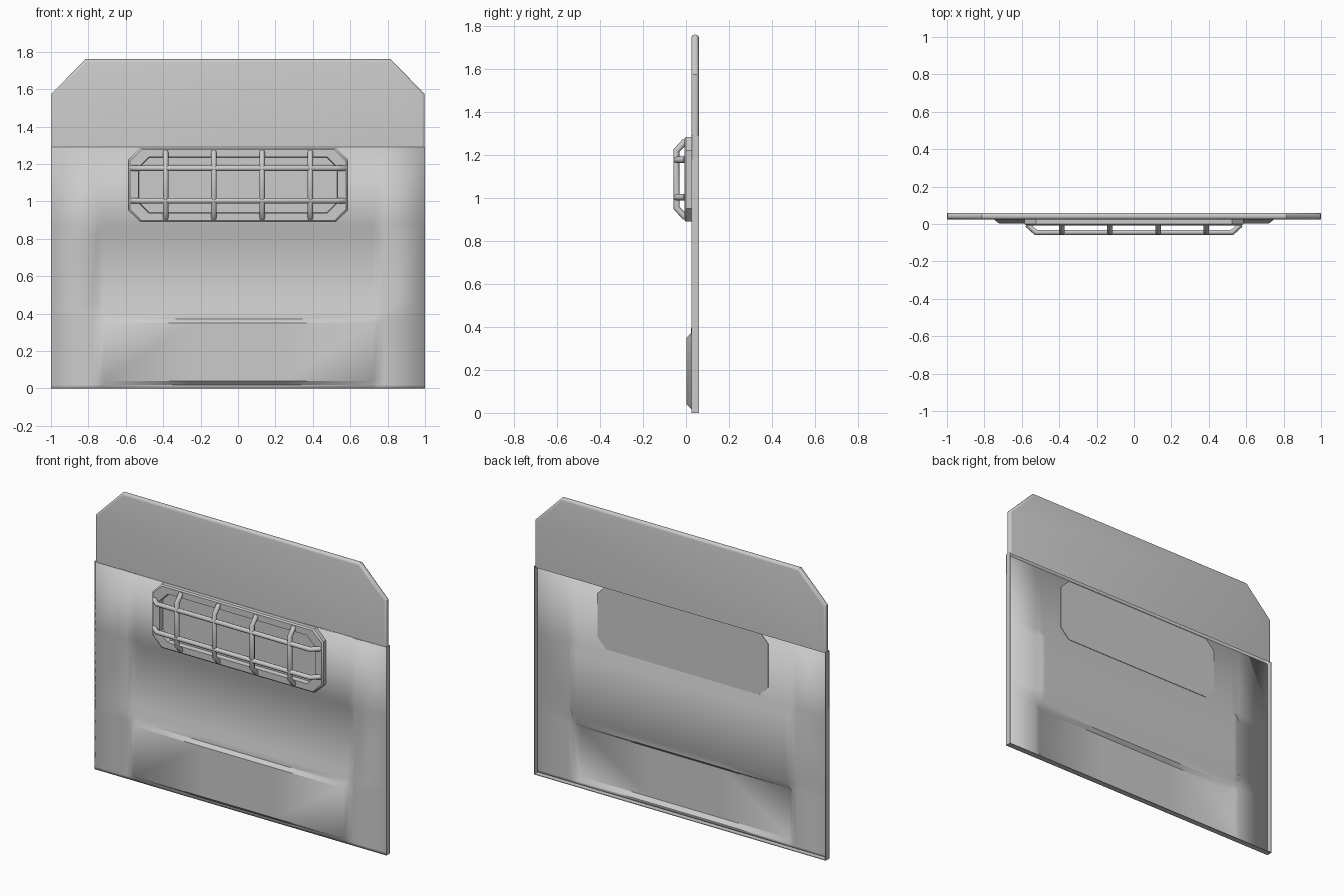
import bpy, bmesh

if "Cube" in bpy.data.objects:
    bpy.data.objects.remove(bpy.data.objects["Cube"])

FRONT, BACK = 0.025, 0.06      # front face and rear lip of the panel


def finish(name, bm, angle=0.6):
    bmesh.ops.recalc_face_normals(bm, faces=bm.faces)
    me = bpy.data.meshes.new(name)
    bm.to_mesh(me)
    bm.free()
    ob = bpy.data.objects.new(name, me)
    bpy.context.collection.objects.link(ob)
    bpy.ops.object.select_all(action='DESELECT')
    ob.select_set(True)
    bpy.context.view_layer.objects.active = ob
    bpy.ops.object.shade_smooth_by_angle(angle=angle)
    return ob


def box(name, x0, x1, y0, y1, z0, z1):
    bm = bmesh.new()
    bmesh.ops.create_cube(bm, size=1)
    for v in bm.verts:
        v.co = ((x0 + x1) / 2 + v.co.x * (x1 - x0),
                (y0 + y1) / 2 + v.co.y * (y1 - y0),
                (z0 + z1) / 2 + v.co.z * (z1 - z0))
    return finish(name, bm)


def octagon(hx, hz, c, cz):
    half = [(hx, -hz + c), (hx, hz - c), (hx - c, hz), (-hx + c, hz)]
    return [(x, z + cz) for x, z in half + [(-x, -z) for x, z in half]]


def skin(name, loops, cap_ends=False):
    # joins closed loops of equal length with quads
    bm = bmesh.new()
    rings = [[bm.verts.new((x, y, z)) for x, z in pts] for pts, y in loops]
    n = len(rings[0])
    for a, b in zip(rings, rings[1:]):
        for i in range(n):
            j = (i + 1) % n
            bm.faces.new((a[i], a[j], b[j], b[i]))
    if cap_ends:
        bm.faces.new(rings[0])
        bm.faces.new(rings[-1])
    return finish(name, bm)


# Pressed lower sheet: recess in the middle, raised block at the bottom
half_x = [0.25, 0.72, 0.75, 0.78, 1.0]
xs = [-x for x in reversed(half_x)] + half_x
profile = [(0, 0), (0.018, 0), (0.04, -0.023), (0.35, -0.023), (0.37, -0.002),
           (0.405, 0), (0.46, 0.024), (0.82, 0.024), (0.87, 0), (1.29, 0)]
bm = bmesh.new()
rows = []
for z, d in profile:
    edge = 0.755 if d > 0 else 0.725
    rows.append([bm.verts.new((x, FRONT + (d if abs(x) < edge else 0), z)) for x in xs])
for a, b in zip(rows, rows[1:]):
    for i in range(len(xs) - 1):
        bm.faces.new((a[i], a[i + 1], b[i + 1], b[i]))
sheet = finish("lower_sheet", bm, 0.7)
sol = sheet.modifiers.new("thickness", 'SOLIDIFY')
sol.thickness = 0.004
sol.offset = -1 if sheet.data.polygons[0].normal.y < 0 else 1

# Turned-back lips on the sides and bottom
for side, s in (("left", -1), ("right", 1)):
    box(side + "_lip", min(s, s * 0.996), max(s, s * 0.996), FRONT, BACK, 0, 1.29)
box("bottom_lip", -1, 1, FRONT, BACK, 0, 0.004)

# Upper plate with clipped corners and rounded rim
outline = [(-0.998, 1.285), (-0.998, 1.575), (-0.815, 1.76),
           (0.815, 1.76), (0.998, 1.575), (0.998, 1.285)]
bm = bmesh.new()
f = [bm.verts.new((x, FRONT, z)) for x, z in outline]
b = [bm.verts.new((x, BACK, z)) for x, z in outline]
bm.faces.new(f)
bm.faces.new(list(reversed(b)))
rim = []
for i in range(5):
    bm.faces.new((f[i], b[i], b[i + 1], f[i + 1]))
    rim += [bm.edges.get((f[i], f[i + 1])), bm.edges.get((b[i], b[i + 1]))]
bmesh.ops.bevel(bm, geom=rim, offset=0.015, segments=4, profile=0.5, affect='EDGES')
finish("upper_plate", bm)

# Window frame and pane
CZ = 1.087
skin("window_frame", [
    (octagon(0.585, 0.197, 0.062, CZ), FRONT + 0.002),
    (octagon(0.585, 0.197, 0.062, CZ), 0.0),
    (octagon(0.577, 0.189, 0.060, CZ), -0.008),
    (octagon(0.532, 0.150, 0.055, CZ), -0.008),
    (octagon(0.528, 0.146, 0.053, CZ), FRONT + 0.002)])
skin("window_pane", [
    (octagon(0.585, 0.197, 0.062, CZ), FRONT - 0.003),
    (octagon(0.585, 0.197, 0.062, CZ), FRONT + 0.007)], True)


# Guard bars bent back to the frame at both ends
def bar(name, pts):
    cu = bpy.data.curves.new(name, 'CURVE')
    cu.dimensions = '3D'
    cu.bevel_depth = 0.015
    cu.bevel_resolution = 2
    cu.use_fill_caps = True
    sp = cu.splines.new('POLY')
    sp.points.add(len(pts) - 1)
    for p, co in zip(sp.points, pts):
        p.co = (*co, 1)
    ob = bpy.data.objects.new(name, cu)
    bpy.context.collection.objects.link(ob)
    bpy.ops.object.select_all(action='DESELECT')
    ob.select_set(True)
    bpy.context.view_layer.objects.active = ob
    bpy.ops.object.convert(target='MESH')
    bpy.ops.object.shade_smooth_by_angle(angle=0.9)


Y0, Y1 = -0.003, -0.045
for i, x in enumerate((-0.387, -0.129, 0.129, 0.387)):
    bar(f"vertical_bar_{i + 1}", [(x, Y0, 0.91), (x, Y1, 0.955), (x, Y1, 1.22), (x, Y0, 1.265)])
for i, z in enumerate((1.003, 1.177)):
    bar(f"horizontal_bar_{i + 1}", [(-0.57, Y0, z), (-0.525, Y1, z), (0.525, Y1, z), (0.57, Y0, z)])
